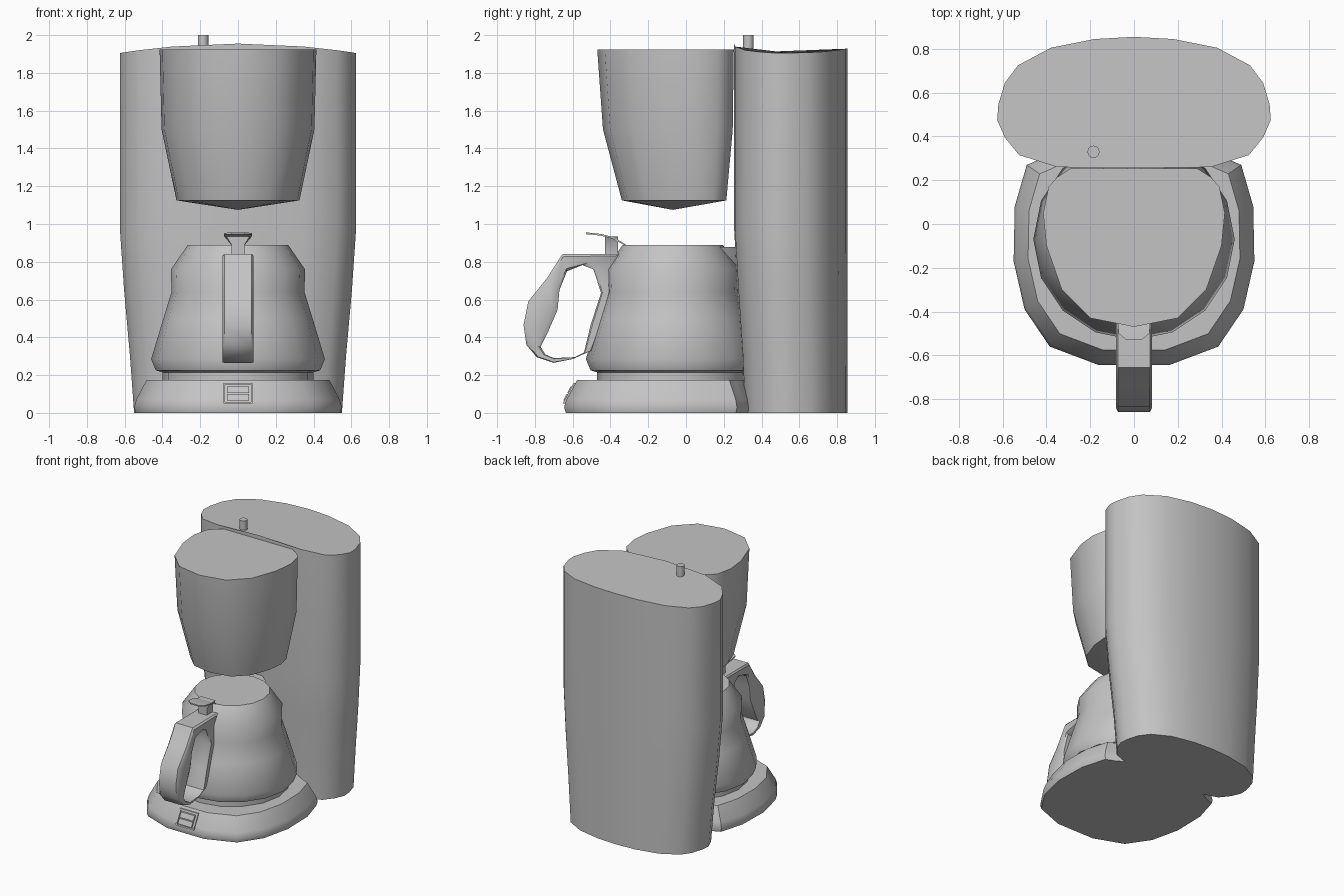
import bpy, bmesh, math
from mathutils import Vector

if "Cube" in bpy.data.objects:
    bpy.data.objects.remove(bpy.data.objects["Cube"])

grey = bpy.data.materials.new("plain_grey")
grey.use_nodes = True
grey.diffuse_color = (0.55, 0.55, 0.55, 1)
grey.node_tree.nodes["Principled BSDF"].inputs["Base Color"].default_value = (0.55, 0.55, 0.55, 1)


def finish(bm, name, angle=40):
    bmesh.ops.recalc_face_normals(bm, faces=bm.faces[:])
    mesh = bpy.data.meshes.new(name)
    bm.to_mesh(mesh)
    bm.free()
    mesh.materials.append(grey)
    obj = bpy.data.objects.new(name, mesh)
    bpy.context.collection.objects.link(obj)
    bpy.ops.object.select_all(action='DESELECT')
    obj.select_set(True)
    bpy.context.view_layer.objects.active = obj
    bpy.ops.object.shade_smooth_by_angle(angle=math.radians(angle))
    return obj


def loft(name, rings, tip=None, closed=False, angle=40):
    """Skin a list of rings; cap the ends, or end the first ring in a tip."""
    bm = bmesh.new()
    loops = [[bm.verts.new(p) for p in ring] for ring in rings]
    n = len(loops[0])
    pairs = list(zip(loops, loops[1:]))
    if closed:
        pairs.append((loops[-1], loops[0]))
    for a, b in pairs:
        for i in range(n):
            j = (i + 1) % n
            bm.faces.new((a[i], a[j], b[j], b[i]))
    if not closed:
        bm.faces.new(loops[-1])
        if tip:
            t = bm.verts.new(tip)
            for i in range(n):
                bm.faces.new((t, loops[0][i], loops[0][(i + 1) % n]))
        else:
            bm.faces.new(loops[0])
    return finish(bm, name, angle)


def mirrored(half):
    """Complete a half outline across x = 0."""
    return half + [(-x, y) for x, y in reversed(half) if x > 0]


def circle(r, z, n, cx=0, cy=0):
    return [(cx + r * math.sin(i * math.tau / n), cy + r * math.cos(i * math.tau / n), z)
            for i in range(n)]


# Water tower: oval column, tapering to the foot, with a slightly crowned top
oval = mirrored([(0, 0.86), (0.18, 0.85), (0.38, 0.81), (0.53, 0.73), (0.59, 0.65),
                 (0.62, 0.55), (0.625, 0.48), (0.59, 0.4), (0.525, 0.32),
                 (0.35, 0.265), (0, 0.26)])


def tower_ring(z, sx, sy):
    return [(x * sx, 0.855 + (y - 0.86) * sy, z) for x, y in oval]


def crown(x, y):
    rise = 0.05 if y < 0.5 else 0.025
    return 1.905 + rise * (1 - (x / 0.625) ** 2)


tower = [tower_ring(0, 0.88, 0.91), tower_ring(0.3, 0.915, 0.93),
         tower_ring(0.65, 0.965, 0.97), tower_ring(0.97, 1, 1)]
tower.append([(x, y, crown(x, y)) for x, y, z in tower_ring(0, 1, 1)])
loft("water_tower", tower)

# Filling pin on the tower
loft("tower_pin", [circle(0.028, z, 12, -0.185, 0.33) for z in (1.9, 2.0)])

# Base with a rounded front
foot = mirrored([(0.16, -0.645), (0.385, -0.56), (0.5, -0.39), (0.55, -0.17),
                 (0.545, 0.08), (0.49, 0.27), (0.42, 0.3), (0.3, 0.37)])
loft("base", [[(x * s, -0.07 + (y + 0.07) * s, z) for x, y in foot]
              for s, z in ((0.985, 0), (1, 0.03), (0.98, 0.07), (0.88, 0.175))])

# Filter basket hanging over the jug
bowl = mirrored([(0, -0.47), (0.2, -0.43), (0.33, -0.3), (0.4, -0.1), (0.415, 0.05),
                 (0.39, 0.17), (0.35, 0.215), (0.29, 0.253)])
loft("filter_basket", [[(x * sx, y * sy + dy, z) for x, y in bowl]
                       for z, sx, sy, dy in ((1.125, 0.785, 0.765, 0.02),
                                             (1.5, 0.975, 0.95, 0.007),
                                             (1.925, 1, 1, 0))], tip=(0, -0.07, 1.075))

# Glass jug with its narrow foot
jug = [(0.4, 0.17), (0.4, 0.215), (0.435, 0.225), (0.46, 0.285), (0.395, 0.5),
       (0.352, 0.64), (0.355, 0.76), (0.265, 0.89)]
loft("jug", [circle(r, z, 16, cy=-0.07) for r, z in jug])

# Pouring lip at the back of the jug
lip = mirrored([(0, 0.28), (0.1, 0.2), (0.17, 0.06)])
loft("jug_lip", [[(x, y, z) for x, y in lip] for z in (0.72, 0.878)])

# Handle: a closed loop swept between outer and inner outlines, with eased edges
outer = [(-0.655, 0.84), (-0.735, 0.715), (-0.835, 0.59), (-0.86, 0.465), (-0.845, 0.36),
         (-0.79, 0.295), (-0.7, 0.265), (-0.6, 0.285), (-0.5, 0.33), (-0.44, 0.48),
         (-0.4, 0.64), (-0.4, 0.76), (-0.34, 0.84)]
inner = [(-0.63, 0.75), (-0.67, 0.65), (-0.68, 0.545), (-0.73, 0.43), (-0.77, 0.35),
         (-0.745, 0.31), (-0.7, 0.29), (-0.59, 0.295), (-0.54, 0.32), (-0.505, 0.465),
         (-0.45, 0.635), (-0.49, 0.76), (-0.555, 0.785)]
sections = []
for o, i in zip(outer, inner):
    o, i = Vector(o), Vector(i)
    rim = [(0.072, o), (0.083, o.lerp(i, 0.15)), (0.083, o.lerp(i, 0.85)), (0.072, i)]
    sections.append([(w, p.x, p.y) for w, p in rim] +
                    [(-w, p.x, p.y) for w, p in reversed(rim)])
loft("handle", sections, closed=True)

# Lid lever: flared stalk and curved thumb plate
loft("lever_stalk", [[(-w, -0.43, z), (w, -0.43, z), (w, -0.36, z), (-w, -0.36, z)]
                     for w, z in ((0.035, 0.83), (0.035, 0.89), (0.062, 0.935))])
arc = [(-0.53, 0.955, 0.035), (-0.5, 0.953, 0.07), (-0.45, 0.947, 0.075),
       (-0.39, 0.932, 0.065), (-0.34, 0.905, 0.04), (-0.31, 0.885, 0.03)]
loft("thumb_plate", [[(-w, y, z), (w, y, z), (w, y, z - 0.009), (-w, y, z - 0.009)]
                     for y, z, w in arc])


# Switch panel on the sloping front of the base
def plate(name, x0, x1, z0, z1, depth):
    def front(z):
        return -0.634 + (z - 0.07) * 0.535
    loft(name, [[(x, front(z) - d, z) for x, z in ((x0, z0), (x1, z0), (x1, z1), (x0, z1))]
                for d in (-0.01, depth)])


for name, x0, x1, z0, z1 in (("panel_left", -0.078, -0.068, 0.05, 0.157),
                             ("panel_right", 0.068, 0.078, 0.05, 0.157),
                             ("panel_bottom", -0.068, 0.068, 0.05, 0.058),
                             ("panel_top", -0.068, 0.068, 0.149, 0.157)):
    plate(name, x0, x1, z0, z1, 0.008)
for name, z in (("lower_switch", 0.065), ("upper_switch", 0.106)):
    plate(name, -0.058, 0.058, z, z + 0.035, 0.014)
